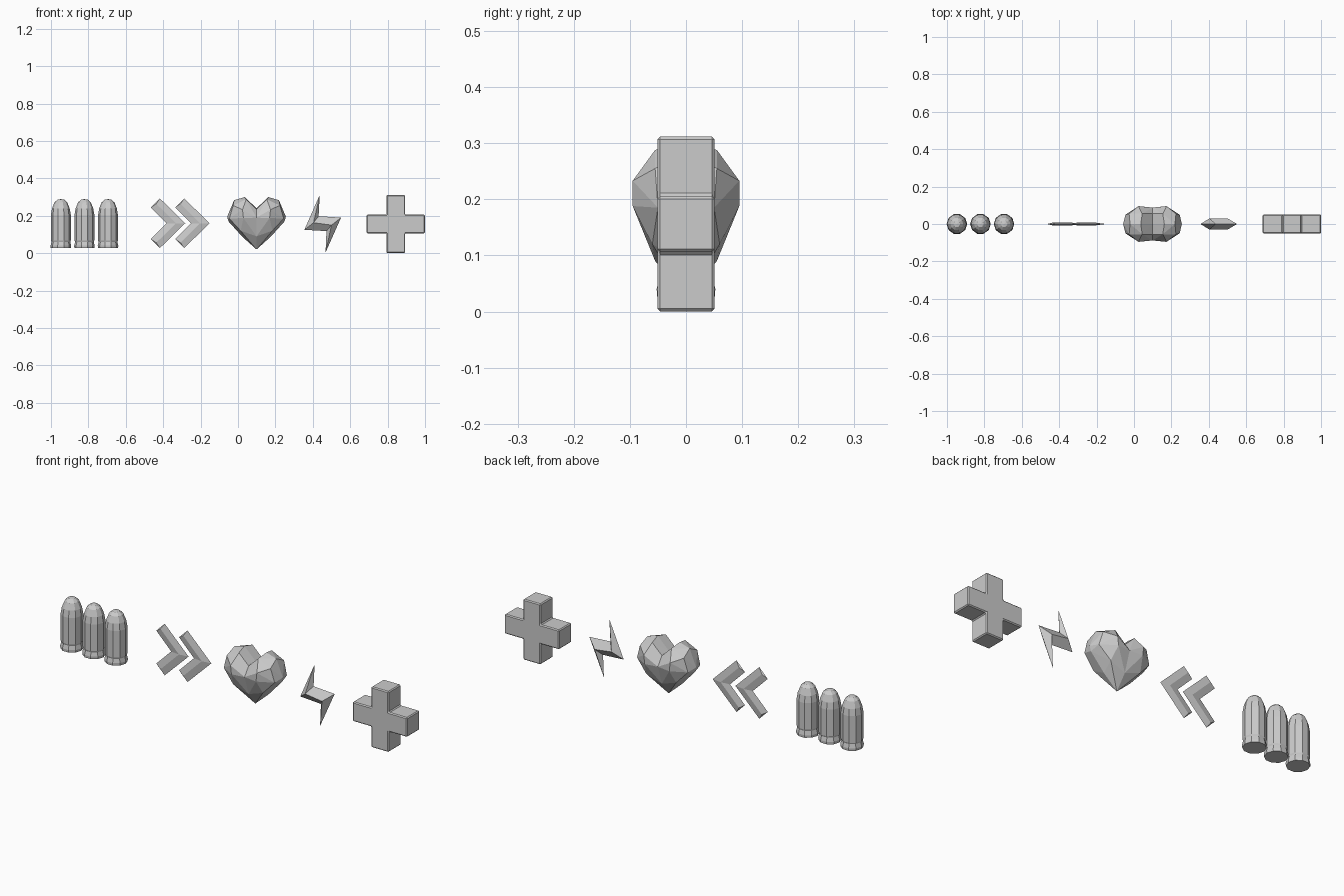
import bpy, bmesh, math

if "Cube" in bpy.data.objects:
    bpy.data.objects.remove(bpy.data.objects["Cube"])


def finish(bm, name, loc=(0, 0, 0)):
    bmesh.ops.recalc_face_normals(bm, faces=bm.faces[:])
    me = bpy.data.meshes.new(name)
    bm.to_mesh(me)
    bm.free()
    ob = bpy.data.objects.new(name, me)
    ob.location = loc
    bpy.context.collection.objects.link(ob)
    return ob


def gem(name, outline, ridge, faces, depth, loc=(0, 0, 0)):
    """Flat outline in XZ at y=0 rising to a ridge on both sides."""
    bm = bmesh.new()
    rim = [bm.verts.new((x, 0, z)) for x, z in outline]
    for side in (-1, 1):
        top = [bm.verts.new((x, side * d * depth, z)) for x, z, d in ridge]
        pts = rim + top
        for f in faces:
            bm.faces.new([pts[i] for i in f])
    return finish(bm, name, loc)


# bullets: lathed profile (radius, height)
profile = [(0.054, 0.027), (0.055, 0.04), (0.05, 0.06), (0.053, 0.068),
           (0.053, 0.205), (0.047, 0.24), (0.034, 0.272), (0.018, 0.286)]
SEG = 10
for k, cx in enumerate((-0.947, -0.821, -0.695)):
    bm = bmesh.new()
    rings = []
    for r, z in profile:
        rings.append([bm.verts.new((r * math.cos(2 * math.pi * i / SEG),
                                    r * math.sin(2 * math.pi * i / SEG), z))
                      for i in range(SEG)])
    for a, b in zip(rings, rings[1:]):
        for i in range(SEG):
            j = (i + 1) % SEG
            bm.faces.new((a[i], a[j], b[j], b[i]))
    bm.faces.new(rings[0])
    tip = bm.verts.new((0, 0, 0.289))
    for i in range(SEG):
        bm.faces.new((rings[-1][i], rings[-1][(i + 1) % SEG], tip))
    finish(bm, f"bullet_{k + 1}", (cx, 0, 0))

# double chevron: thin arrows with a central ridge
chev = [(0, 0), (-0.136, 0.133), (-0.184, 0.085), (-0.099, 0),
        (-0.184, -0.085), (-0.136, -0.133)]
ridge = [(-0.155, 0.104, 1), (-0.05, 0, 1), (-0.155, -0.104, 1)]
faces = [(0, 1, 6, 7), (1, 2, 6), (2, 3, 7, 6), (3, 4, 8, 7), (4, 5, 8), (5, 0, 7, 8)]
for k, tipx in enumerate((-0.282, -0.152)):
    gem(f"chevron_{k + 1}", chev, ridge, faces, 0.007, (tipx, 0, 0.16))

# heart: one faceted lobe as a convex hull, then mirrored
flat = [(0, 0.02), (0, 0.24), (0.063, 0.30), (0.12, 0.283), (0.157, 0.195),
        (0.15, 0.17), (0.075, 0.087)]
puffed = [(0, 0.055, 0.235), (0, 0.088, 0.19), (0, 0.055, 0.09),
          (0.055, 0.055, 0.288), (0.075, 0.095, 0.233), (0.07, 0.095, 0.188),
          (0.125, 0.055, 0.255), (0.145, 0.05, 0.185), (0.085, 0.06, 0.12)]
bm = bmesh.new()
for x, z in flat:
    bm.verts.new((x, 0, z))
for x, y, z in puffed:
    bm.verts.new((x, y, z))
    bm.verts.new((x, -y, z))
bmesh.ops.convex_hull(bm, input=bm.verts[:])
bmesh.ops.recalc_face_normals(bm, faces=bm.faces[:])
inner = [f for f in bm.faces if all(abs(v.co.x) < 1e-5 for v in f.verts)]
bmesh.ops.delete(bm, geom=inner, context='FACES')
bmesh.ops.delete(bm, geom=[v for v in bm.verts if not v.link_faces], context='VERTS')
heart = finish(bm, "heart", (0.099, 0, 0))
heart.modifiers.new("mirror", 'MIRROR')

# lightning bolt
bolt = [(0.437, 0.312), (0.355, 0.125), (0.473, 0.118),
        (0.468, 0.003), (0.551, 0.19), (0.431, 0.198)]
gem("lightning_bolt", bolt, [(0.404, 0.163, 1), (0.5, 0.15, 1)],
    [(0, 1, 6), (1, 2, 7, 6), (2, 3, 7), (3, 4, 7), (4, 5, 6, 7), (5, 0, 6)], 0.03)

# medical cross: extruded plus shape
a, b = 0.05, 0.156
plus = [(a, a), (a, b), (-a, b), (-a, a), (-b, a), (-b, -a),
        (-a, -a), (-a, -b), (a, -b), (a, -a), (b, -a), (b, a)]
bm = bmesh.new()
face = bm.faces.new([bm.verts.new((x, -0.051, z)) for x, z in plus])
new = bmesh.ops.extrude_face_region(bm, geom=[face])["geom"]
bmesh.ops.translate(bm, vec=(0, 0.102, 0),
                    verts=[v for v in new if isinstance(v, bmesh.types.BMVert)])
cross = finish(bm, "cross", (0.844, 0, b))
bev = cross.modifiers.new("bevel", 'BEVEL')
bev.width = 0.005
bev.segments = 1
